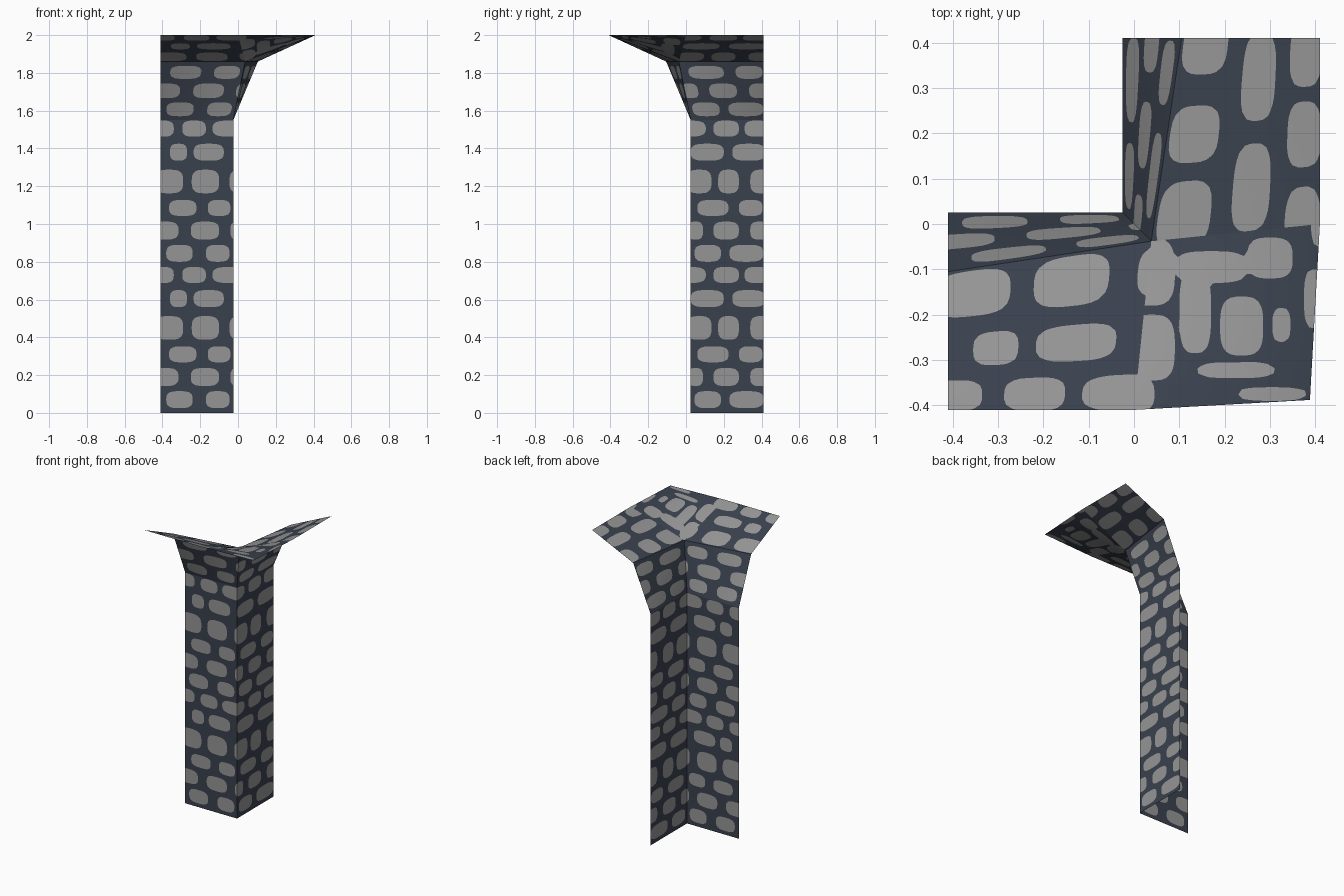
import bpy, bmesh
from mathutils import Vector

if "Cube" in bpy.data.objects:
    bpy.data.objects.remove(bpy.data.objects["Cube"])

def material(name, rgb):
    m = bpy.data.materials.new(name)
    m.diffuse_color = (*rgb, 1)
    m.use_nodes = True
    m.node_tree.nodes["Principled BSDF"].inputs["Base Color"].default_value = m.diffuse_color
    return m

MORTAR = material("dark_slate_mortar", (0.042, 0.053, 0.075))
STONE = material("grey_stone", (0.30, 0.30, 0.30))

WIDTH = 0.385      # length of each wall, unrolled
PERIOD = 0.775     # the stone pattern repeats upwards

# Stone courses: centre height, stone height, spans along both unrolled walls
COURSES = [
    (0.07, 0.090, [(.03, .17), (.24, .365), (.405, .545), (.59, .77)]),
    (0.19, 0.095, [(-.05, .095), (.16, .31), (.37, .45), (.505, .64), (.70, .80)]),
    (0.31, 0.085, [(.045, .19), (.25, .37), (.42, .585), (.64, .765)]),
    (0.45, 0.125, [(-.03, .12), (.165, .31), (.365, .495), (.53, .64), (.70, .82)]),
    (0.605, 0.090, [(.05, .14), (.175, .335), (.385, .56), (.605, .78)]),
    (0.73, 0.085, [(-.05, .07), (.115, .24), (.275, .465), (.505, .64), (.67, .80)]),
]
WALL_STONES = [(a, b, z + k * PERIOD - h / 2, z + k * PERIOD + h / 2)
               for k in range(3) for z, h, spans in COURSES for a, b in spans]

# Stones on the corner cap, as plan rectangles x0, x1, y0, y1
CAP_STONES = [
    (-.02, .09, -.18, -.03), (.09, .25, -.13, -.06), (.10, .17, -.285, -.10),
    (.25, .35, -.12, -.03), (.19, .285, -.29, -.16), (.305, .345, -.26, -.185),
    (.14, .31, -.34, -.305), (-.01, .09, -.345, -.20), (-.12, .045, -.42, -.33),
    (.375, .42, -.23, -.10), (.39, .43, -.05, .08), (.23, .38, -.39, -.36),
]

def inside(stones, p, q):
    """Positive inside any rounded stone, negative outside."""
    best = -1
    for a, b, c, d in stones:
        u = abs(p - (a + b) / 2) / ((b - a) / 2)
        v = abs(q - (c + d) / 2) / ((d - c) / 2)
        if u < 2 and v < 2:
            best = max(best, 1 - (u ** 3.2 + v ** 3.2) ** (1 / 3.2))
    return best

def steps(marks, size):
    """Even steps that land on every mark."""
    out = [marks[0]]
    for a, b in zip(marks, marks[1:]):
        n = max(1, round((b - a) / size))
        out += [a + (b - a) * i / n for i in range(1, n + 1)]
    return out

def sheet(name, us, vs, place, field):
    """Grid sheet with stone outlines cut into it."""
    bm = bmesh.new()
    grid = [[bm.verts.new((u, v, 0)) for u in us] for v in vs]
    for r0, r1 in zip(grid, grid[1:]):
        for i in range(len(us) - 1):
            bm.faces.new((r0[i], r0[i + 1], r1[i + 1], r1[i]))
    f = {v: field(v.co.x, v.co.y) for v in bm.verts}
    cuts = set()
    for e in list(bm.edges):
        a, b = e.verts
        if (f[a] > 0) != (f[b] > 0):
            t = min(max(f[a] / (f[a] - f[b]), 0.03), 0.97)
            cuts.add(bmesh.utils.edge_split(e, a, t)[1])
    for face in list(bm.faces):
        c = [v for v in face.verts if v in cuts]
        if len(c) == 2:
            bmesh.utils.face_split(face, c[0], c[1])
    for face in bm.faces:
        vals = [f[v] for v in face.verts if v not in cuts]
        face.material_index = int(sum(vals) > 0)
    for v in bm.verts:
        v.co = place(v.co.x, v.co.y)
    me = bpy.data.meshes.new(name)
    bm.to_mesh(me)
    bm.free()
    me.materials.append(MORTAR)
    me.materials.append(STONE)
    ob = bpy.data.objects.new(name, me)
    bpy.context.collection.objects.link(ob)

# Wall profile: pattern height, free end, corner end
PROFILE = [
    (0.00, Vector((-.41, .025, 0)), Vector((-.025, .025, 0))),
    (1.55, Vector((-.41, .025, 1.55)), Vector((-.025, .025, 1.55))),
    (1.93, Vector((-.41, -.105, 1.86)), Vector((.038, -.038, 1.86))),
    (2.32, Vector((-.41, -.41, 2)), Vector((0, -.41, 2))),
]

def wall_point(s, v):
    for (v0, a0, b0), (v1, a1, b1) in zip(PROFILE, PROFILE[1:]):
        if v <= v1 + 1e-5:
            break
    k = (v - v0) / (v1 - v0)
    return a0.lerp(a1, k).lerp(b0.lerp(b1, k), s / WIDTH)

def mirrored_point(s, v):
    p = wall_point(WIDTH - s, v)
    return Vector((-p.y, -p.x, p.z))

us = steps([0, WIDTH], 0.0135)
vs = steps([p[0] for p in PROFILE], 0.0135)

# Front wall with its flared top
sheet("front_wall", us, vs, wall_point,
      lambda s, v: inside(WALL_STONES, s, v))
# Right wall, mirrored across the corner diagonal
sheet("right_wall", us, vs, mirrored_point,
      lambda s, v: inside(WALL_STONES, s + WIDTH, v))

# Corner cap joining the two flares
INNER, TIP = Vector((.038, -.038, 1.86)), Vector((.388, -.388, 2))
FRONT, RIGHT = Vector((0, -.41, 2)), Vector((.41, 0, 2))

def cap_point(a, b):
    return INNER.lerp(RIGHT, a).lerp(FRONT.lerp(TIP, a), b)

def cap_field(a, b):
    p = cap_point(a, b)
    return inside(CAP_STONES, p.x, p.y)

unit = steps([0, 1], 1 / 36)
sheet("corner_cap", unit, unit, cap_point, cap_field)
